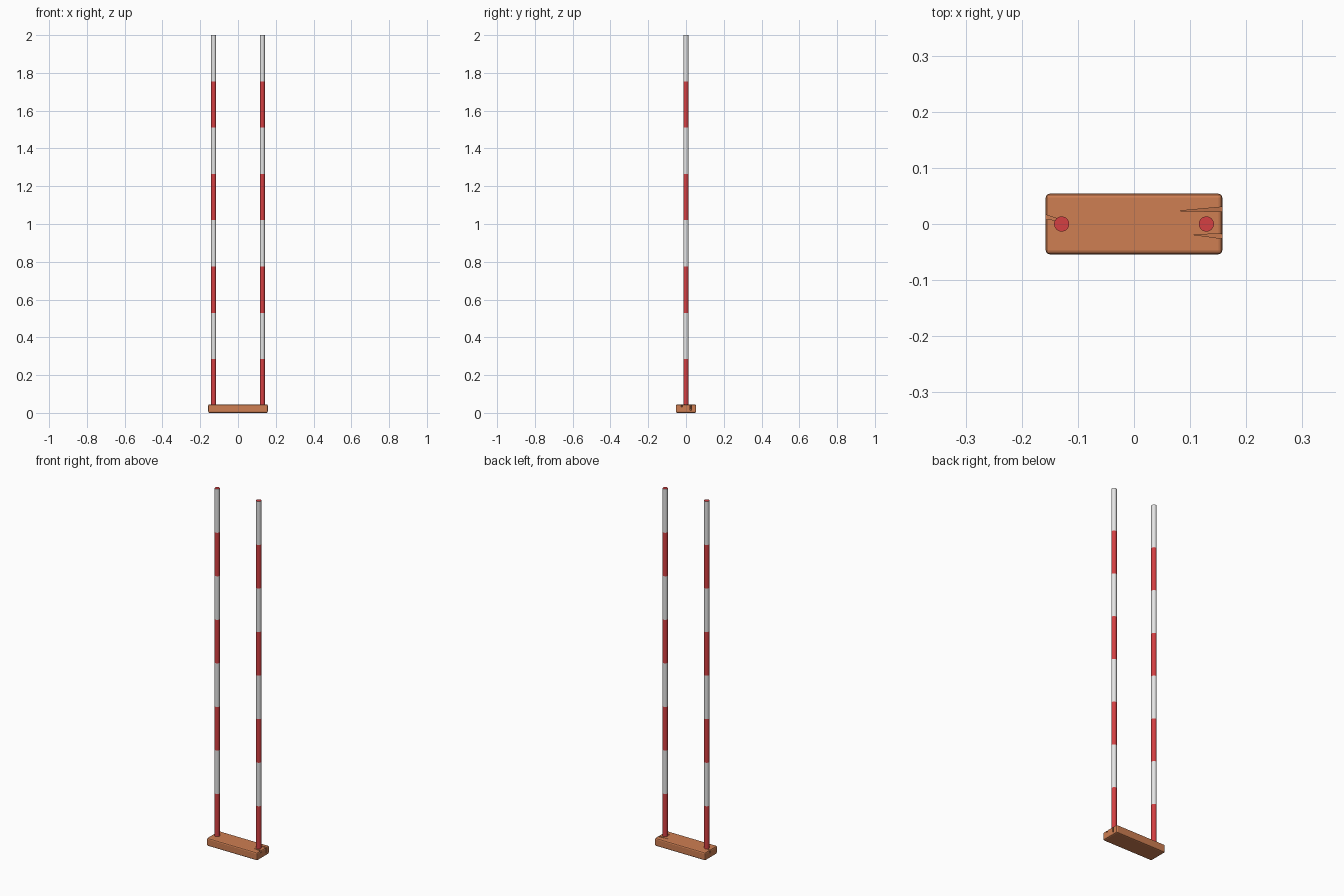
import bpy, bmesh, math
from mathutils import Vector

if "Cube" in bpy.data.objects:
    bpy.data.objects.remove(bpy.data.objects["Cube"])

TOP = 0.045          # top of the wooden base
POLE_R = 0.0135
BANDS = 8
POLE_Z0, POLE_Z1 = 0.035, 2.0


def material(name, rgb):
    m = bpy.data.materials.new(name)
    m.diffuse_color = (*rgb, 1)
    m.use_nodes = True
    m.node_tree.nodes["Principled BSDF"].inputs["Base Color"].default_value = m.diffuse_color
    return m


RED = material("red paint", (0.66, 0.05, 0.055))
WHITE = material("white paint", (0.78, 0.78, 0.78))
WOOD = material("orange wood", (0.62, 0.21, 0.085))


def finish(bm, name, mats):
    bmesh.ops.recalc_face_normals(bm, faces=bm.faces[:])
    me = bpy.data.meshes.new(name)
    bm.to_mesh(me)
    bm.free()
    for m in mats:
        me.materials.append(m)
    ob = bpy.data.objects.new(name, me)
    bpy.context.collection.objects.link(ob)
    return ob


def pole(name, x, sides=24):
    # stacked rings, one per painted band
    bm = bmesh.new()
    step = 0.245
    heights = [POLE_Z0] + [POLE_Z1 - step * (BANDS - i) for i in range(1, BANDS + 1)]
    rings = [[bm.verts.new((x + POLE_R * math.cos(2 * math.pi * k / sides),
                            POLE_R * math.sin(2 * math.pi * k / sides), z))
              for k in range(sides)] for z in heights]
    for i in range(BANDS):
        for k in range(sides):
            j = (k + 1) % sides
            f = bm.faces.new((rings[i][k], rings[i][j], rings[i + 1][j], rings[i + 1][k]))
            f.material_index = i % 2
            f.smooth = True
    # red end caps
    bm.faces.new(rings[0])
    bm.faces.new(rings[-1])
    return finish(bm, name, [RED, WHITE])


def crack_cutter(name, tip, end_x, ya, yb, depth):
    # wedge that opens and deepens from the tip to the end of the plank
    bm = bmesh.new()
    pts = [(tip[0], tip[1], TOP + 0.01), (tip[0], tip[1], TOP - 0.003)]
    pts += [(end_x, y, z) for y in (ya, yb) for z in (TOP + 0.01, TOP - depth)]
    t1, t0, a1, a0, b1, b0 = [bm.verts.new(p) for p in pts]
    for f in ((t1, a1, b1), (t0, b0, a0), (t1, t0, a0, a1), (t1, b1, b0, t0), (a1, a0, b0, b1)):
        bm.faces.new(f)
    ob = finish(bm, name, [WOOD])
    ob.hide_render = True
    return ob


# wooden base plank with chamfered edges
bm = bmesh.new()
bmesh.ops.create_cube(bm, size=1)
for v in bm.verts:
    v.co = Vector((v.co.x * 0.315, v.co.y * 0.108, (v.co.z + 0.5) * TOP))
bmesh.ops.bevel(bm, geom=bm.edges[:], offset=0.007, segments=2, profile=0.5, affect='EDGES')
base = finish(bm, "base_plank", [WOOD])

# cracks in both ends of the plank
cutters = [
    crack_cutter("crack_cutter_right_back", (0.082, 0.0235), 0.165, 0.022, 0.031, 0.035),
    crack_cutter("crack_cutter_right_front", (0.102, -0.0185), 0.165, -0.018, -0.027, 0.014),
    crack_cutter("crack_cutter_left", (-0.126, 0.006), -0.165, 0.009, 0.019, 0.02),
]
for c in cutters:
    mod = base.modifiers.new(c.name, 'BOOLEAN')
    mod.operation = 'DIFFERENCE'
    mod.solver = 'EXACT'
    mod.object = c

# apply the cuts and remove the helpers
dg = bpy.context.evaluated_depsgraph_get()
cut_mesh = bpy.data.meshes.new_from_object(base.evaluated_get(dg))
base.modifiers.clear()
base.data = cut_mesh
for c in cutters:
    bpy.data.objects.remove(c)

# the two striped poles
pole("left_pole", -0.129)
pole("right_pole", 0.129)
